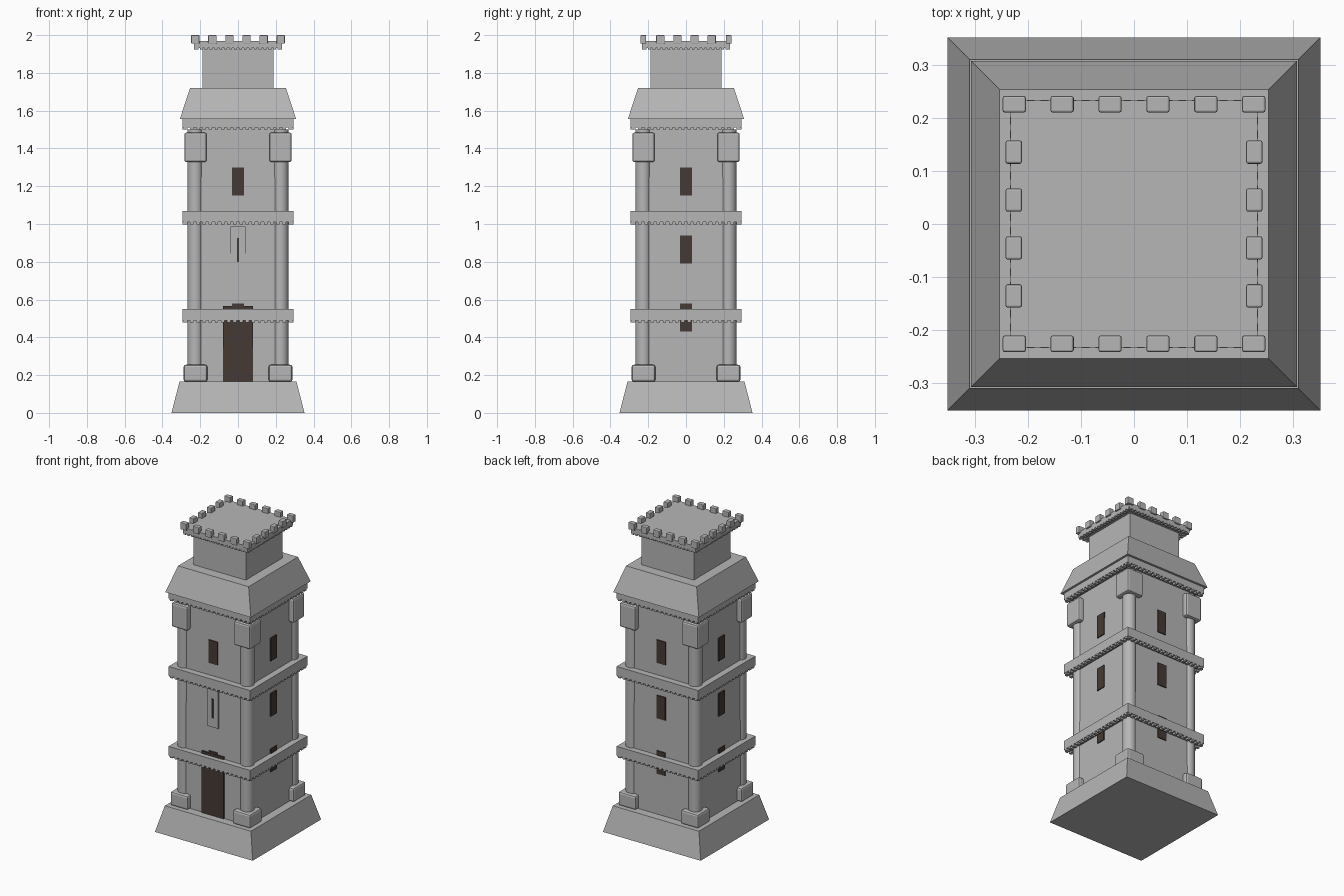
import bpy, bmesh, math
from mathutils import Matrix

if "Cube" in bpy.data.objects:
    bpy.data.objects.remove(bpy.data.objects["Cube"])


def material(name, rgb):
    m = bpy.data.materials.new(name)
    m.diffuse_color = (*rgb, 1)
    m.use_nodes = True
    m.node_tree.nodes["Principled BSDF"].inputs["Base Color"].default_value = m.diffuse_color
    return m


STONE = material("grey stone", (0.47, 0.47, 0.47))
WOOD = material("dark brown", (0.060, 0.042, 0.033))


def finish(name, bm, mat):
    bmesh.ops.recalc_face_normals(bm, faces=bm.faces)
    me = bpy.data.meshes.new(name)
    bm.to_mesh(me)
    bm.free()
    me.materials.append(mat)
    ob = bpy.data.objects.new(name, me)
    bpy.context.collection.objects.link(ob)
    return ob


def add_box(bm, x, y, z0, z1, hx, hy):
    m = Matrix.Translation((x, y, (z0 + z1) / 2)) @ Matrix.Diagonal((2 * hx, 2 * hy, z1 - z0, 1))
    bmesh.ops.create_cube(bm, size=1, matrix=m)


def bevel(ob, width):
    mod = ob.modifiers.new("bevel", 'BEVEL')
    mod.width = width
    mod.segments = 2


def frustum(name, z0, z1, h0, h1):
    """Square block whose half width runs from h0 to h1."""
    bm = bmesh.new()
    add_box(bm, 0, 0, z0, z1, h0, h0)
    for v in bm.verts:
        if v.co.z > (z0 + z1) / 2:
            v.co.x *= h1 / h0
            v.co.y *= h1 / h0
    return finish(name, bm, STONE)


def wall_half(z):
    return 0.255 - 0.004 * (z - 0.16) / 1.36


def teeth(name, half, z0, z1, count):
    """Row of small teeth along all four sides."""
    bm = bmesh.new()
    step = 2 * half / count
    for side in range(4):
        rot = Matrix.Rotation(side * math.pi / 2, 4, 'Z')
        for i in range(count):
            start = len(bm.verts)
            add_box(bm, -half + step * (i + 0.5), -half + 0.012, z0, z1, step * 0.28, 0.012)
            bm.verts.ensure_lookup_table()
            bmesh.ops.transform(bm, matrix=rot, verts=bm.verts[start:])
    finish(name, bm, STONE)


CORNERS = [(sx, sy) for sx in (-1, 1) for sy in (-1, 1)]

# Main masses
frustum("plinth", 0, 0.165, 0.352, 0.31)
frustum("tower_wall", 0.16, 1.52, wall_half(0.16), wall_half(1.52))
frustum("sloped_roof", 1.555, 1.72, 0.308, 0.254)
frustum("upper_shaft", 1.71, 1.94, 0.188, 0.188)
frustum("top_platform", 1.932, 1.968, 0.233, 0.233)
teeth("platform_teeth", 0.234, 1.924, 1.934, 18)

# Ledges with teeth below
for n, (z0, z1) in enumerate([(0.49, 0.55), (1.01, 1.07), (1.512, 1.557)]):
    frustum(f"ledge_{n + 1}", z0, z1, 0.294, 0.294)
    teeth(f"ledge_teeth_{n + 1}", 0.293, z0 - 0.012, z0 + 0.002, 18)

# Corner columns
bm = bmesh.new()
for sx, sy in CORNERS:
    bmesh.ops.create_cone(bm, cap_ends=True, segments=24, radius1=0.041, radius2=0.041,
                          depth=1.34, matrix=Matrix.Translation((sx * 0.226, sy * 0.226, 0.83)))
columns = finish("corner_columns", bm, STONE)
bpy.context.view_layer.objects.active = columns
columns.select_set(True)
bpy.ops.object.shade_smooth_by_angle(angle=math.radians(40))

# Column feet and capitals
for name, z0, z1, h in (("column_feet", 0.165, 0.255, 0.063), ("column_capitals", 1.327, 1.485, 0.059)):
    bm = bmesh.new()
    for sx, sy in CORNERS:
        add_box(bm, sx * 0.225, sy * 0.225, z0, z1, h, h)
    bevel(finish(name, bm, STONE), 0.012)

# Merlons: long rows front and back, shorter rows at the sides
bm = bmesh.new()
for s in (-1, 1):
    for i in range(6):
        p = -0.226 + i * 0.0904
        add_box(bm, p, s * 0.226, 1.955, 2.0, 0.022, 0.0155)
        if 0 < i < 5:
            add_box(bm, s * 0.227, p, 1.955, 2.0, 0.0155, 0.022)
bevel(finish("merlons", bm, STONE), 0.004)


def plate(name, side, z0, z1, hx, mat, lift=0.006):
    """Thin plate on one wall; side 0 is the front."""
    bm = bmesh.new()
    add_box(bm, 0, -wall_half((z0 + z1) / 2) - lift + 0.0045, z0, z1, hx, 0.0045)
    bmesh.ops.rotate(bm, matrix=Matrix.Rotation(side * math.pi / 2, 3, 'Z'), verts=bm.verts)
    return finish(name, bm, mat)


# Windows on each wall
for side in range(4):
    for level, z0 in enumerate((0.43, 0.79, 1.15)):
        if side == 0 and level == 1:
            continue
        plate(f"window_{side}_{level}", side, z0, z0 + 0.15, 0.0315, WOOD)

# Front door and arrow slit
plate("door", 0, 0.165, 0.567, 0.08, WOOD, 0.008)
plate("slit_panel", 0, 0.74, 0.987, 0.04, STONE, 0.008)
plate("arrow_slit", 0, 0.80, 0.925, 0.006, WOOD, 0.011)
